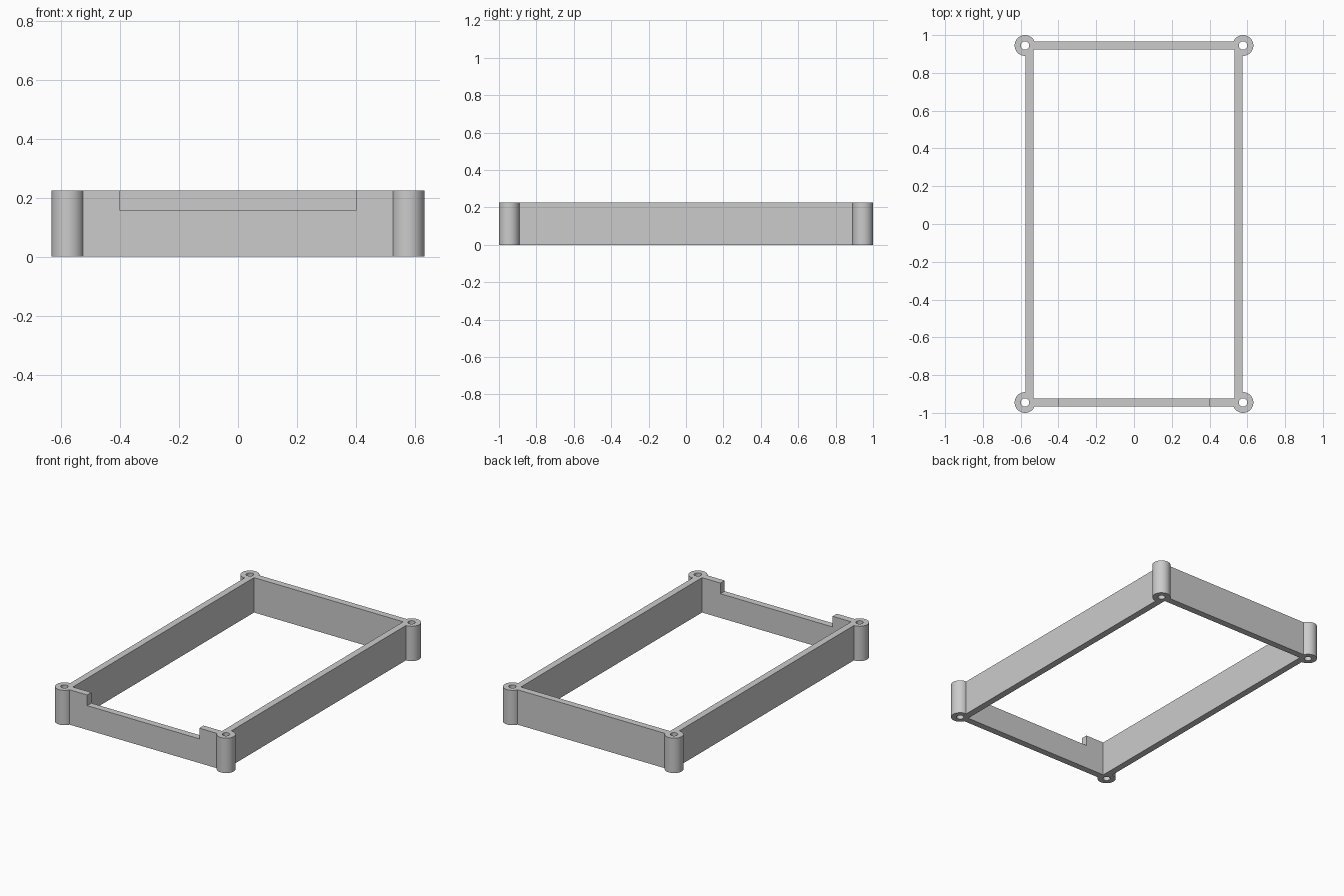
import bpy

cube = bpy.data.objects.get("Cube")
if cube:
    bpy.data.objects.remove(cube, do_unlink=True)

HEIGHT = 0.225
OUT_X, OUT_Y = 0.575, 0.966       # outer wall half sizes
WALL = 0.043
BOSS_X, BOSS_Y = 0.577, 0.945     # screw post centres
BOSS_R, HOLE_R = 0.055, 0.022
NOTCH_HALF, NOTCH_Z = 0.4, 0.156

grey = bpy.data.materials.new("light grey")
grey.use_nodes = True
color = (0.6, 0.6, 0.6, 1)
grey.diffuse_color = color
grey.node_tree.nodes["Principled BSDF"].inputs["Base Color"].default_value = color


def box(name, half_x, half_y, z0, z1, y=0):
    bpy.ops.mesh.primitive_cube_add(size=2, location=(0, y, (z0 + z1) / 2))
    ob = bpy.context.object
    ob.name = name
    ob.scale = (half_x, half_y, (z1 - z0) / 2)
    bpy.ops.object.transform_apply(location=True, rotation=False, scale=True)
    ob.data.materials.append(grey)
    return ob


def post(name, x, y, radius, depth):
    bpy.ops.mesh.primitive_cylinder_add(vertices=64, radius=radius, depth=depth,
                                        location=(x, y, HEIGHT / 2))
    ob = bpy.context.object
    ob.name = name
    ob.data.materials.append(grey)
    return ob


def combine(target, tool, operation):
    mod = target.modifiers.new(operation, "BOOLEAN")
    mod.operation = operation
    mod.solver = "EXACT"
    mod.object = tool
    bpy.ops.object.select_all(action="DESELECT")
    target.select_set(True)
    bpy.context.view_layer.objects.active = target
    bpy.ops.object.modifier_apply(modifier=mod.name)
    bpy.data.objects.remove(tool, do_unlink=True)


# Overlong block and corner posts, trimmed to one flush height
frame = box("enclosure_frame", OUT_X, OUT_Y, -0.1, HEIGHT + 0.1)
corners = [(sx * BOSS_X, sy * BOSS_Y) for sx in (-1, 1) for sy in (-1, 1)]
for x, y in corners:
    combine(frame, post("corner_post", x, y, BOSS_R, 1), "UNION")
combine(frame, box("height_trim", 1, 2, 0, HEIGHT), "INTERSECT")

# Open centre
combine(frame, box("cavity_cutter", OUT_X - WALL, OUT_Y - WALL, -1, 1), "DIFFERENCE")

# Screw holes
for x, y in corners:
    combine(frame, post("hole_cutter", x, y, HOLE_R, 1), "DIFFERENCE")

# Notch in the front wall
combine(frame, box("notch_cutter", NOTCH_HALF, 0.1, NOTCH_Z, 1, y=-OUT_Y), "DIFFERENCE")

bpy.ops.object.select_all(action="DESELECT")
frame.select_set(True)
bpy.context.view_layer.objects.active = frame
bpy.ops.object.shade_smooth_by_angle()
